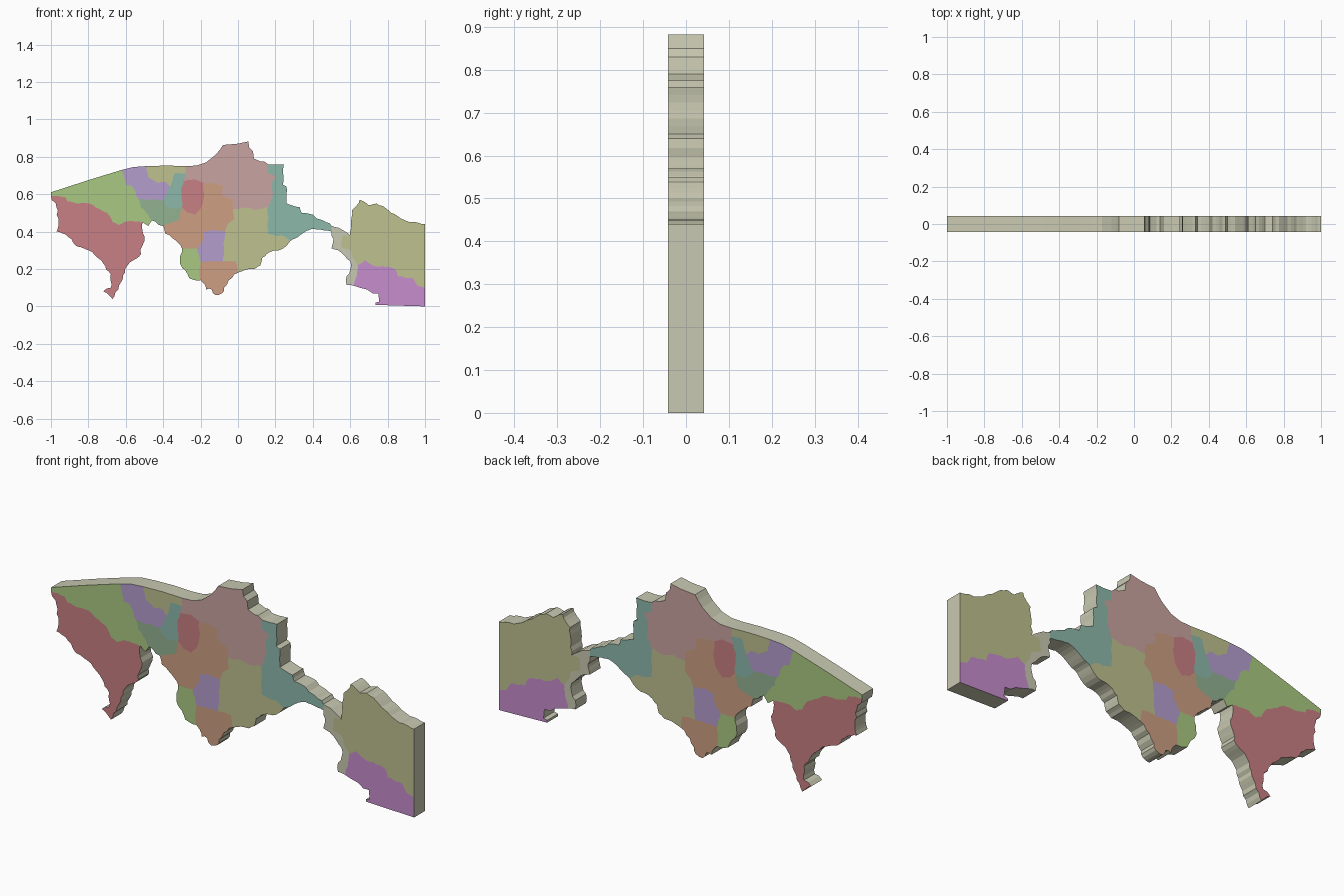
import bpy, bmesh, random
from mathutils import Vector

if "Cube" in bpy.data.objects:
    bpy.data.objects.remove(bpy.data.objects["Cube"])

random.seed(4)
HALF = 0.0425          # half thickness of the slab
arcs, coast = {}, []


def srgb(r, g, b):
    f = lambda c: c / 12.92 if c <= 0.04045 else ((c + 0.055) / 1.055) ** 2.4
    return (*[f(v / 255) for v in (r, g, b)], 1)


def arc(name, rough, *n):
    """Border line in hundredths of a unit; rough adds small ragged steps."""
    p = [Vector((n[i], n[i + 1])) / 100 for i in range(0, len(n), 2)]
    out = [p[0]]
    for a, b in zip(p, p[1:]):
        d = b - a
        side = Vector((-d.y, d.x)).normalized()
        steps = max(1, round(d.length / 0.02)) if rough else 1
        for k in range(1, steps):
            out.append(a + d * (k / steps) + side * random.uniform(-rough, rough))
        out.append(b)
    arcs[name] = out


def shore(name, rough, *n):
    arc(name, rough, *n)
    coast.append(name)


# Outer outline, clockwise from the west tip
R = 0.006
shore("o_west", 0, -100, 59, -100, 61, -80, 67.5, -62, 73)
shore("o_violet", 0, -62, 73, -56, 74.5, -49, 75)
shore("o_olive", 0, -49, 75, -38, 75.3, -28, 75)
shore("o_rose", 0, -28, 75, -22, 75.3, -17, 77, -12, 81, -9.5, 84, -8, 86.3, 0, 87, 5.5, 88.2,
      6, 85, 8, 83, 8.5, 79, 12, 77.5, 14, 77.5, 16, 76)
shore("o_teal_n", 0.003, 16, 76, 24.5, 76, 24, 65, 26, 64, 26, 55, 33, 53, 34, 50,
      40, 49, 42, 47, 49, 44.5, 50, 43)
shore("o_sand_n", 0.003, 50, 43, 54, 42, 60, 38)
shore("o_field_n", 0.004, 60, 38, 61, 51.5, 63.5, 54, 65, 57, 70, 54, 74, 55, 79, 52.5,
      82, 50, 87, 47, 92, 45, 95, 45, 100, 44)
shore("o_field_e", 0, 100, 44, 100, 10)
shore("o_magenta", 0, 100, 10, 100, 0, 73.5, 0.8, 73.5, 2, 75.5, 2.5, 75, 7, 72, 7, 69, 9, 65, 10, 62, 11)
shore("o_sand_s", R, 62, 11, 58, 11.5, 58, 16, 60, 19.5, 60, 24, 57, 27, 53.5, 30,
      50, 31, 51, 36, 50, 40)
shore("o_teal_s", 0.003, 50, 40, 47, 40.5, 40, 41.5, 36, 40, 32.5, 37.5, 28, 35)
shore("o_plain", 0.004, 28, 35, 26, 32.5, 22, 30, 17, 29, 13, 26, 12, 22, 9, 20, 4, 19.5, 0, 18)
shore("o_point", R, 0, 18, -5, 14, -7.5, 10, -8.5, 7, -12, 6, -14, 9, -17, 9, -18, 12, -20, 14)
shore("o_cove", R, -20, 14, -26, 15, -28, 19, -31, 23, -30, 31)
shore("o_amber", R, -30, 31, -32, 34, -35, 36.5, -39, 39, -40, 43)
shore("o_sage", R, -40, 43, -46, 46)
shore("o_green", 0, -46, 46, -48, 43, -51, 45)
shore("o_red", R, -51, 45, -50, 35, -53, 26.5, -59, 22, -60.5, 18, -62.5, 13, -64, 9, -67, 4,
      -69, 6, -72, 8, -68, 10, -68, 17, -72, 23, -75, 26, -80, 30, -86, 32, -89, 36,
      -94, 39, -97, 40, -96, 45, -97, 53, -100, 59)

# Inner borders shared by neighbouring districts
B = 0.004
arc("red_green", B, -100, 59, -92.5, 58.5, -91, 56, -86, 55, -79, 55, -74, 52, -70, 50,
    -67, 45, -64, 43.5, -60, 45.5, -51, 45)
arc("green_violet", B, -62, 73, -60, 65, -57, 64.5, -53, 57)
arc("green_sage", B, -53, 57, -52, 53, -49, 50, -46, 46)
arc("violet_sage", B, -53, 57, -47, 57, -40, 57)
arc("violet_olive", B, -49, 75, -48, 69, -43, 66, -38.5, 66.5, -36, 64)
arc("violet_strip", B, -36, 64, -38, 60.5, -40, 57)
arc("sage_strip", B, -40, 57, -39, 54.5, -35, 52, -30, 53)
arc("olive_strip", B, -36, 64, -35, 67, -34, 71, -28, 71)
arc("olive_rose", 0, -28, 71, -28, 75)
arc("strip_rose", 0, -28, 71, -29, 67)
arc("strip_core", B, -29, 67, -30.5, 62, -30, 57, -30, 53)
arc("core_rose", B, -29, 67, -23, 68, -18.5, 66)
arc("core_amber", B, -18.5, 66, -18, 60, -19, 54, -23, 49, -27, 50, -30, 53)
arc("sage_amber", B, -40, 43, -35, 45, -31, 47, -30, 53)
arc("rose_amber", B, -18.5, 66, -14, 66, -8, 64.5, -9, 60, -3, 57, -2.5, 52)
arc("rose_plain", B, -2.5, 52, 4, 53, 9, 51.5, 16, 53)
arc("rose_teal", B, 16, 76, 16, 71.5, 20, 70, 18, 65, 18.5, 59, 16, 53)
arc("teal_plain", B, 16, 53, 16, 49, 16, 39, 21, 37.5, 23.5, 38, 28, 35)
arc("amber_plain", B, -2.5, 52, -2, 47, -5.5, 44, -7, 40)
arc("lilac_plain", B, -7, 40, -7.5, 30, -8, 24)
arc("point_plain", B, -8, 24, -1, 24, 0, 18)
arc("amber_lilac", B, -7, 40, -13, 41, -18, 40, -19, 35, -22, 31)
arc("amber_cove", B, -22, 31, -26, 31, -30, 31)
arc("cove_lilac", B, -22, 31, -20, 24)
arc("cove_point", B, -20, 24, -20.5, 20, -20, 14)
arc("lilac_point", B, -20, 24, -8, 24)
arc("teal_sand", 0, 50, 43, 50, 40)
arc("sand_field", B, 60, 38, 56, 38, 55, 32, 60, 30, 62, 25, 64, 22)
arc("field_magenta", B, 64, 22, 68, 24.5, 72, 22, 79, 21, 84, 20, 85.5, 16, 93.5, 15, 96, 11, 100, 10)
arc("sand_magenta", B, 64, 22, 63, 15, 62, 11)

# Flat colours
mats = {}
for name, rgb in {
        "red": (201, 128, 131), "green": (170, 201, 130), "violet": (181, 157, 206),
        "olive": (191, 193, 143), "teal": (141, 185, 171), "sage": (146, 178, 146),
        "rose": (201, 164, 161), "amber": (205, 159, 129), "magenta": (198, 141, 206),
        "sand": (201, 201, 178)}.items():
    mats[name] = bpy.data.materials.new(name)
    mats[name].diffuse_color = srgb(*rgb)


def finish(bm, name, colour):
    me = bpy.data.meshes.new(name)
    bm.normal_update()
    bm.to_mesh(me)
    bm.free()
    me.materials.append(mats[colour])
    bpy.context.collection.objects.link(bpy.data.objects.new(name, me))


def district(name, colour, names):
    """Chain the listed borders into a ring; make its front and back faces."""
    same = lambda a, b: (a - b).length < 1e-5
    parts = [arcs[n] for n in names.split()]
    ring = list(parts[0])
    if not (same(ring[-1], parts[1][0]) or same(ring[-1], parts[1][-1])):
        ring.reverse()
    for p in parts[1:]:
        ring += (p if same(ring[-1], p[0]) else p[::-1])[1:]
    ring.pop()
    area = sum(a.x * b.y - b.x * a.y for a, b in zip(ring, ring[1:] + ring[:1]))
    if area < 0:
        ring.reverse()
    bm = bmesh.new()
    bm.faces.new([bm.verts.new((p.x, -HALF, p.y)) for p in ring])
    bm.faces.new([bm.verts.new((p.x, HALF, p.y)) for p in reversed(ring)])
    bm.normal_update()
    bmesh.ops.triangulate(bm, faces=bm.faces[:])
    finish(bm, name, colour)


# Districts
district("southwest_district", "red", "o_red red_green")
district("west_district", "green", "o_west green_violet green_sage o_green red_green")
district("northwest_district", "violet", "o_violet violet_olive violet_strip violet_sage green_violet")
district("north_district", "olive", "o_olive olive_rose olive_strip violet_olive")
district("sage_district", "sage", "violet_sage sage_strip sage_amber o_sage green_sage")
district("narrow_district", "teal", "olive_strip strip_rose strip_core sage_strip violet_strip")
district("core_district", "red", "core_rose core_amber strip_core")
district("cape_district", "rose", "o_rose rose_teal rose_plain rose_amber core_rose strip_rose olive_rose")
district("middle_district", "amber",
         "rose_amber amber_plain amber_lilac amber_cove o_amber sage_amber core_amber")
district("isthmus_district", "teal", "o_teal_n teal_sand o_teal_s teal_plain rose_teal")
district("plain_district", "olive",
         "rose_plain teal_plain o_plain point_plain lilac_plain amber_plain")
district("inland_district", "violet", "amber_lilac lilac_plain lilac_point cove_lilac")
district("cove_district", "green", "amber_cove cove_lilac cove_point o_cove")
district("point_district", "amber", "lilac_point point_plain o_point cove_point")
district("sand_district", "sand", "o_sand_n sand_field sand_magenta o_sand_s teal_sand")
district("northeast_district", "olive", "o_field_n o_field_e field_magenta sand_field")
district("southeast_district", "magenta", "o_magenta sand_magenta field_magenta")

# Edge wall running round the whole outline
bm = bmesh.new()
line = [p for n in coast for p in arcs[n][:-1]]
rows = [[bm.verts.new((p.x, y, p.y)) for y in (-HALF, HALF)] for p in line]
for a, b in zip(rows, rows[1:] + rows[:1]):
    bm.faces.new((a[0], b[0], b[1], a[1]))
finish(bm, "edge_wall", "sand")

for m in bpy.data.materials:
    if m.users and not m.is_grease_pencil:
        m.use_nodes = True
        m.node_tree.nodes["Principled BSDF"].inputs["Base Color"].default_value = m.diffuse_color
